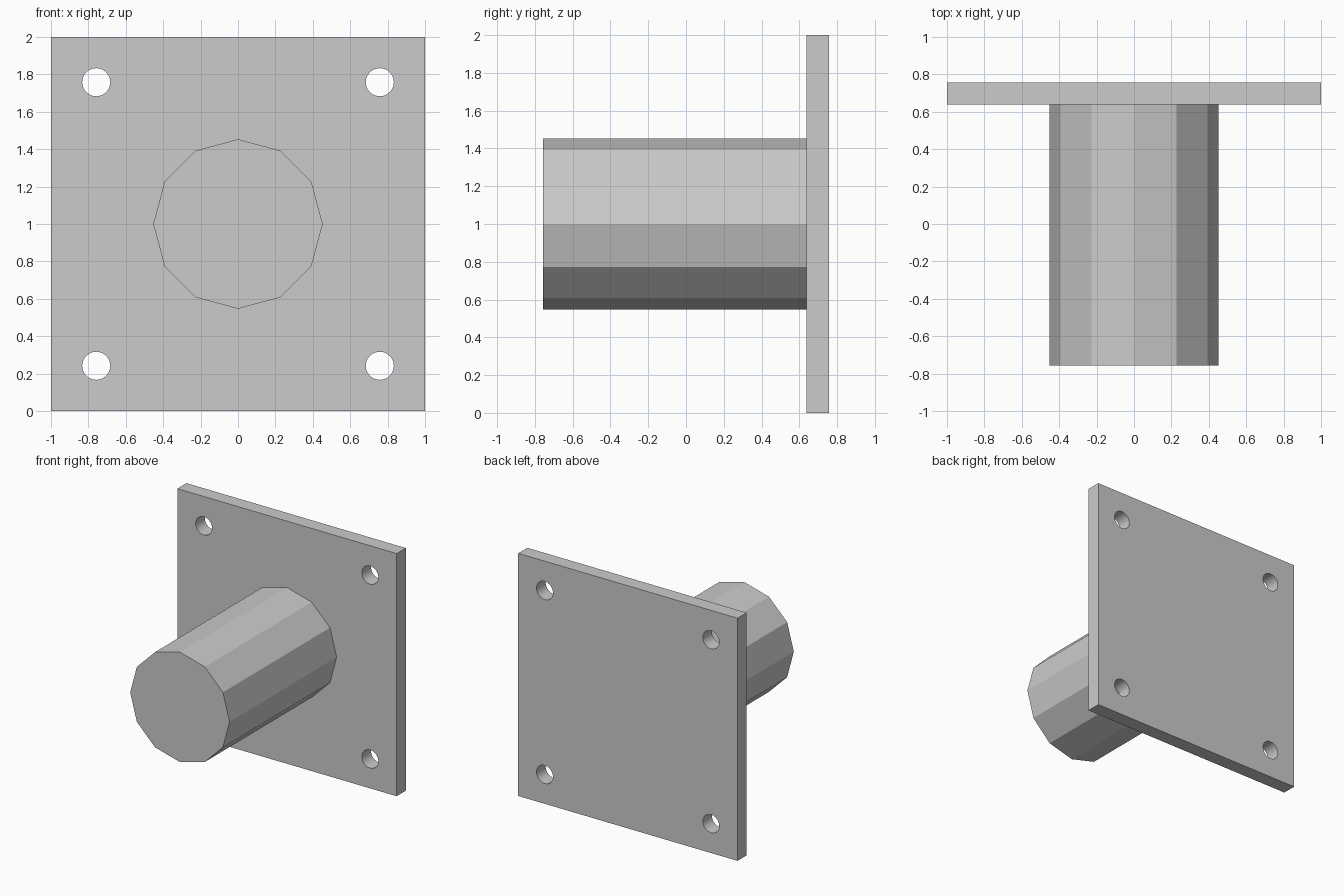
import bpy
from math import pi

cube = bpy.data.objects.get("Cube")
if cube:
    bpy.data.objects.remove(cube, do_unlink=True)

PLATE_BACK, PLATE_FRONT = 0.757, 0.638
POST_FRONT = -0.757
POST_RADIUS = 0.453
HOLE_OFFSET, HOLE_RADIUS = 0.758, 0.075
MID_Z = 1.0

# Single plain grey
grey = bpy.data.materials.new("plain grey")
grey.use_nodes = True
colour = (0.6, 0.6, 0.6, 1)
grey.diffuse_color = colour
grey.node_tree.nodes["Principled BSDF"].inputs["Base Color"].default_value = colour


def rod(name, x, z, y_front, y_back, radius, sides):
    """Cylinder lying along y."""
    bpy.ops.mesh.primitive_cylinder_add(
        vertices=sides, radius=radius, depth=y_back - y_front,
        location=(x, (y_front + y_back) / 2, z), rotation=(pi / 2, 0, 0))
    obj = bpy.context.object
    obj.name = name
    obj.data.materials.append(grey)
    return obj


# Square mounting plate
bpy.ops.mesh.primitive_cube_add(
    size=1, location=(0, (PLATE_FRONT + PLATE_BACK) / 2, MID_Z))
plate = bpy.context.object
plate.name = "mounting_plate"
plate.scale = (2, PLATE_BACK - PLATE_FRONT, 2)
bpy.ops.object.transform_apply(location=False, rotation=False, scale=True)
plate.data.materials.append(grey)

# Bolt holes in the four corners
for side, sx in (("right", -1), ("left", 1)):
    for level, sz in (("lower", -1), ("upper", 1)):
        cutter = rod(f"{level}_{side}_hole_cutter", sx * HOLE_OFFSET,
                     MID_Z + sz * HOLE_OFFSET, PLATE_FRONT - 0.1,
                     PLATE_BACK + 0.1, HOLE_RADIUS, 32)
        cutter.hide_render = True
        cutter.hide_set(True)
        cut = plate.modifiers.new(f"{level} {side} bolt hole", "BOOLEAN")
        cut.operation = "DIFFERENCE"
        cut.solver = "EXACT"
        cut.object = cutter

# Twelve-sided post, flat shaded
rod("post", 0, MID_Z, POST_FRONT, PLATE_FRONT, POST_RADIUS, 12)
